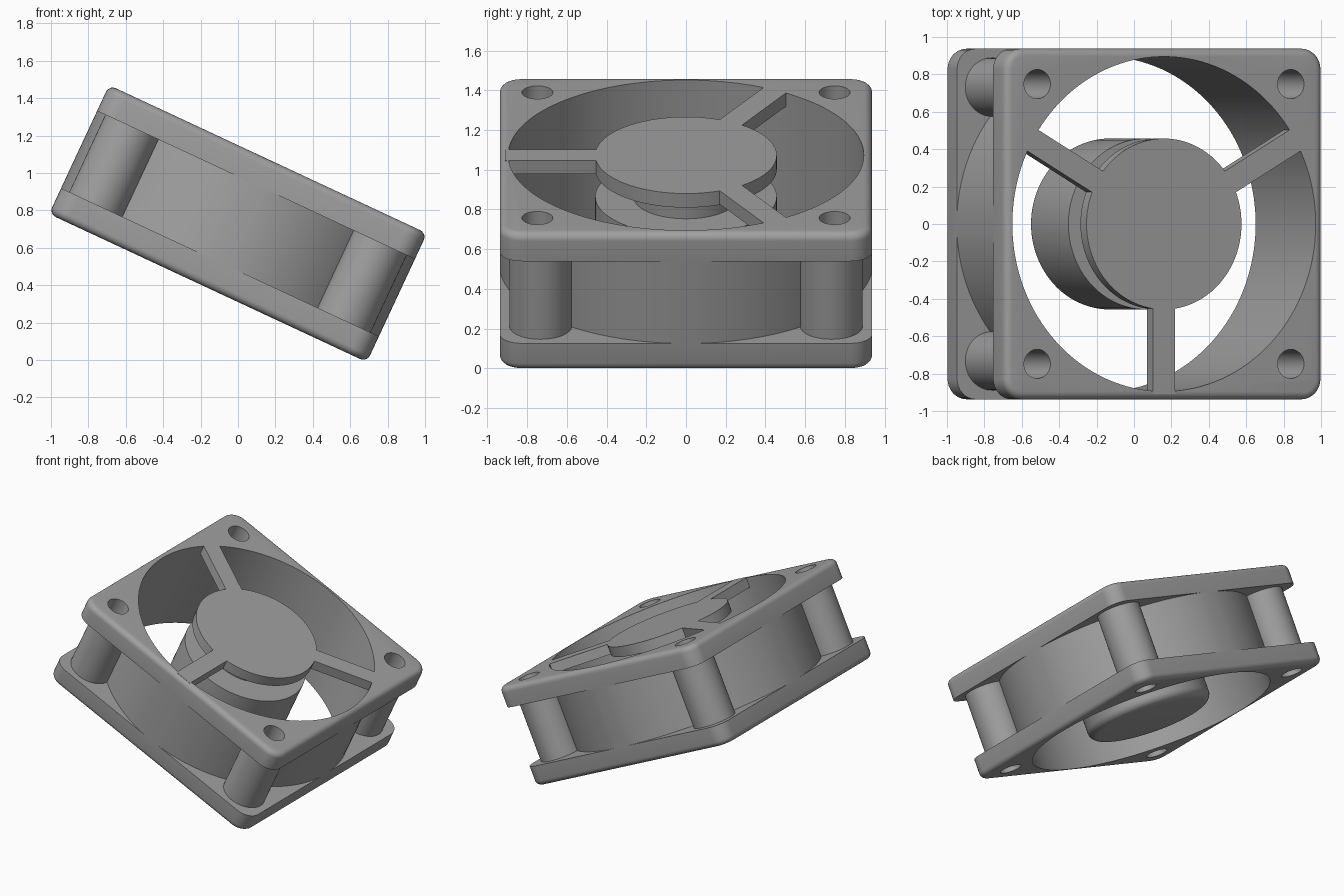
import bpy, bmesh, math
from mathutils import Matrix, Vector

if "Cube" in bpy.data.objects:
    bpy.data.objects.remove(bpy.data.objects["Cube"], do_unlink=True)

HALF = 0.9375       # half width of the square frame
TOP = 0.38          # half depth of the frame
INNER = 0.228       # inner face of each flange
BORE = 0.895
HOLE_AT, HOLE_R = 0.748, 0.078
POST_AT, POST_R = 0.732, 0.157
TILT = Matrix.Translation((0, 0, 0.729)) @ Matrix.Rotation(math.radians(25), 4, 'Y')
CORNERS = [(sx, sy) for sx in (-1, 1) for sy in (-1, 1)]

grey = bpy.data.materials.new("plastic_grey")
grey.use_nodes = True
COLOUR = (0.35, 0.35, 0.35, 1)
grey.diffuse_color = COLOUR
grey.node_tree.nodes["Principled BSDF"].inputs["Base Color"].default_value = COLOUR


def add_object(name, bm):
    bmesh.ops.recalc_face_normals(bm, faces=bm.faces)
    mesh = bpy.data.meshes.new(name)
    bm.to_mesh(mesh)
    bm.free()
    mesh.materials.append(grey)
    obj = bpy.data.objects.new(name, mesh)
    bpy.context.collection.objects.link(obj)
    return obj


def box(name, size, centre):
    bm = bmesh.new()
    bmesh.ops.create_cube(bm, size=1, matrix=Matrix.Translation(centre) @ Matrix.Diagonal((*size, 1)))
    return add_object(name, bm)


def cylinder(name, radius, z0, z1, xy=(0, 0), sides=48):
    bm = bmesh.new()
    bmesh.ops.create_cone(bm, cap_ends=True, segments=sides, radius1=radius, radius2=radius,
                          depth=z1 - z0, matrix=Matrix.Translation((*xy, (z0 + z1) / 2)))
    return add_object(name, bm)


def flange(name, side):
    """Square plate with round corners and a rounded outer rim."""
    bm = bmesh.new()
    bmesh.ops.create_cube(bm, size=1, matrix=Matrix.Translation((0, 0, side * (TOP + INNER) / 2))
                          @ Matrix.Diagonal((2 * HALF, 2 * HALF, TOP - INNER, 1)))
    upright = [e for e in bm.edges if abs(e.verts[0].co.z - e.verts[1].co.z) > 0.1]
    bmesh.ops.bevel(bm, geom=upright, offset=0.11, segments=8, profile=0.5, affect='EDGES')
    rim = [e for e in bm.edges if all(abs(v.co.z - side * TOP) < 1e-4 for v in e.verts)]
    bmesh.ops.bevel(bm, geom=rim, offset=0.04, segments=5, profile=0.5, affect='EDGES')
    return add_object(name, bm)


def lathe(name, profile, steps=96):
    bm = bmesh.new()
    verts = [bm.verts.new((r, 0, z)) for r, z in profile]
    edges = [bm.edges.new(pair) for pair in zip(verts, verts[1:])]
    bmesh.ops.spin(bm, geom=verts + edges, cent=(0, 0, 0), axis=(0, 0, 1),
                   angle=math.tau, steps=steps)
    bmesh.ops.remove_doubles(bm, verts=bm.verts, dist=1e-4)
    return add_object(name, bm)


def combine(obj, tools, operation='DIFFERENCE'):
    for tool in tools:
        mod = obj.modifiers.new("cut", 'BOOLEAN')
        mod.operation, mod.solver, mod.object = operation, 'EXACT', tool
    graph = bpy.context.evaluated_depsgraph_get()
    mesh = bpy.data.meshes.new_from_object(obj.evaluated_get(graph))
    obj.modifiers.clear()
    obj.data = mesh


# Temporary cutters
bore = cylinder("bore_cutter", BORE, -1, 1, sides=128)
holes = [cylinder("hole_cutter", HOLE_R, -1, 1, (sx * HOLE_AT, sy * HOLE_AT), 32)
         for sx, sy in CORNERS]
limits = box("limit_cutter", (2 * HALF, 2 * HALF, 2), (0, 0, 0))
parts = []

# Front and back flanges
for name, side in (("front_flange", 1), ("back_flange", -1)):
    plate = flange(name, side)
    combine(plate, [bore] + holes)
    parts.append(plate)

# Round duct wall, trimmed flush with the square sides
duct = cylinder("duct_wall", HALF + 0.002, -INNER, INNER, sides=128)
combine(duct, [limits], 'INTERSECT')
combine(duct, [bore] + holes)
parts.append(duct)

# Hollow corner posts
for (sx, sy), hole in zip(CORNERS, holes):
    post = cylinder("corner_post", POST_R, -INNER, INNER, (sx * POST_AT, sy * POST_AT))
    combine(post, [bore, hole])
    parts.append(post)

# Central mount disc, neck and rounded motor cup
parts.append(cylinder("mount_disc", 0.457, TOP - 0.078, TOP, sides=96))
parts.append(cylinder("motor_neck", 0.265, 0.14, TOP - 0.07))
bottom, radius, fillet = -0.37, 0.457, 0.06
curve = [(radius - fillet + fillet * math.cos(a), bottom + fillet - fillet * math.sin(a))
         for a in (math.pi / 2 * i / 6 for i in range(7))]
parts.append(lathe("motor_cup", [(0, 0.15), (radius, 0.15)] + curve + [(0, bottom)]))

# Three spokes joining the disc to the frame
for angle in (30, 150, 270):
    spoke = box("spoke", (0.5, 0.13, 0.075), (0.66, 0, TOP - 0.0375))
    spoke.data.transform(Matrix.Rotation(math.radians(angle), 4, 'Z'))
    parts.append(spoke)

for cutter in [bore, limits] + holes:
    bpy.data.objects.remove(cutter, do_unlink=True)

# Tilt the whole fan and shade it
bpy.ops.object.select_all(action='DESELECT')
for part in parts:
    part.matrix_world = TILT
    part.select_set(True)
bpy.context.view_layer.objects.active = parts[0]
bpy.ops.object.shade_smooth_by_angle(angle=math.radians(30))
